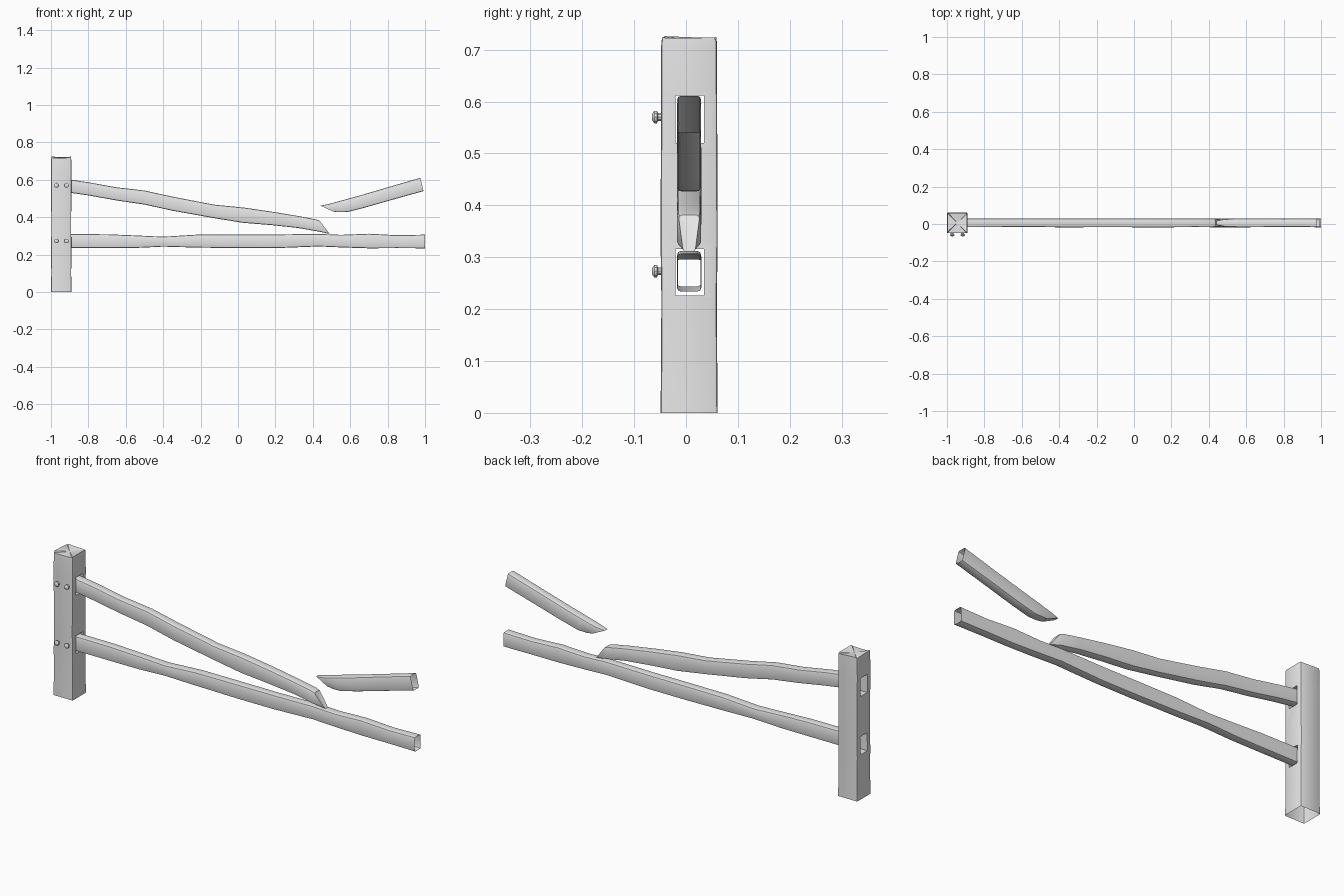
import bpy, bmesh, math, random
from mathutils import Vector

random.seed(4)
if "Cube" in bpy.data.objects:
    bpy.data.objects.remove(bpy.data.objects["Cube"])

GREY = (0.8, 0.8, 0.8, 1)
wood = bpy.data.materials.new("plain grey")
wood.use_nodes = True
wood.diffuse_color = GREY
wood.node_tree.nodes["Principled BSDF"].inputs["Base Color"].default_value = GREY

RAIL_Y, RAIL_HALF = 0.006, 0.023
POST_X, POST_HALF = -0.945, 0.055


def rounded_square(cu, cv):
    """Unit square outline with three points on each softened corner."""
    pts = []
    for su, sv in ((1, 1), (-1, 1), (-1, -1), (1, -1)):
        corner = [(su * (1 - cu), sv), (su * (1 - 0.3 * cu), sv * (1 - 0.3 * cv)),
                  (su, sv * (1 - cv))]
        pts += corner[::-1] if su * sv > 0 else corner
    return pts


def skin(name, rings, start=None, end=None):
    """Join rings into a tube; start and end are optional cap centres."""
    bm = bmesh.new()
    loops = [[bm.verts.new(p) for p in ring] for ring in rings]
    n = len(loops[0])
    for a, b in zip(loops, loops[1:]):
        for i in range(n):
            bm.faces.new((a[i], a[(i + 1) % n], b[(i + 1) % n], b[i]))
    for loop, centre in ((loops[0], start), (loops[-1], end)):
        if centre is not None:
            tip = bm.verts.new(centre)
            for i in range(n):
                bm.faces.new((loop[i], loop[(i + 1) % n], tip))
    bmesh.ops.recalc_face_normals(bm, faces=bm.faces)
    mesh = bpy.data.meshes.new(name)
    bm.to_mesh(mesh)
    bm.free()
    mesh.materials.append(wood)
    obj = bpy.data.objects.new(name, mesh)
    bpy.context.collection.objects.link(obj)
    return obj


def soften(obj, angle=35):
    bpy.ops.object.select_all(action='DESELECT')
    obj.select_set(True)
    bpy.context.view_layer.objects.active = obj
    bpy.ops.object.shade_smooth_by_angle(angle=math.radians(angle))


def rail(name, stations, start=None, end=None):
    """Stations: top x, top z, bottom x, bottom z, top width, bottom width."""
    rings = []
    for tx, tz, bx, bz, wt, wb in stations:
        ring = []
        for u, v in rounded_square(0.3, 0.2):
            k = (v + 1) / 2
            ring.append((bx + (tx - bx) * k,
                         RAIL_Y + u * RAIL_HALF * (wb + (wt - wb) * k),
                         bz + (tz - bz) * k))
        rings.append(ring)
    soften(skin(name, rings, start, end))


def straight(x, top, bottom):
    return (x, top, x, bottom, random.uniform(0.93, 1.04), random.uniform(0.93, 1.04))


# Hollow lower rail, open at both ends
rail("lower_rail", [straight(*s) for s in (
    (-0.91, 0.31, 0.235), (-0.7, 0.309, 0.235), (-0.55, 0.303, 0.236),
    (-0.4, 0.296, 0.243), (-0.22, 0.307, 0.238), (0, 0.308, 0.235),
    (0.2, 0.308, 0.235), (0.43, 0.311, 0.244), (0.55, 0.306, 0.239),
    (0.7, 0.312, 0.234), (0.85, 0.304, 0.235), (1, 0.307, 0.234))])

# Sagging upper rail with a splintered end
rail("broken_upper_rail", [straight(*s) for s in (
    (-0.91, 0.603, 0.533), (-0.8, 0.587, 0.517), (-0.65, 0.56, 0.49),
    (-0.5, 0.543, 0.468), (-0.35, 0.51, 0.435), (-0.125, 0.467, 0.395),
    (0.03, 0.452, 0.37), (0.18, 0.43, 0.358), (0.32, 0.407, 0.343))]
    + [(0.42, 0.388, 0.435, 0.323, 1, 1), (0.437, 0.381, 0.49, 0.311, 0.9, 0.5)],
    end=(0.455, RAIL_Y, 0.35))

# Loose piece of the upper rail, splintered at its inner end
rail("loose_rail_piece", [
    (0.44, 0.462, 0.51, 0.43, 0.5, 0.8), (0.485, 0.471, 0.54, 0.427, 0.9, 0.95),
    (0.555, 0.49, 0.585, 0.428, 1, 1), (0.66, 0.519, 0.68, 0.452, 1, 1),
    (0.8, 0.56, 0.82, 0.492, 0.95, 1), (0.975, 0.611, 0.992, 0.54, 1, 0.96)],
    start=(0.486, RAIL_Y, 0.45))

# Rough post with a chipped top
rings = []
for z in (0, 0.1, 0.22, 0.33, 0.42, 0.52, 0.62, 0.705):
    sx, sy = random.uniform(0.96, 1), random.uniform(0.97, 1.02)
    rings.append([(POST_X + u * POST_HALF * sx, RAIL_Y + v * POST_HALF * sy, z)
                  for u, v in rounded_square(0.1, 0.1)])
rings[0] = [(POST_X + u * POST_HALF, RAIL_Y + v * POST_HALF, 0)
            for u, v in rounded_square(0.1, 0.1)]
rings.append([(POST_X + u * POST_HALF * 0.96, RAIL_Y + v * POST_HALF * 0.96,
               random.uniform(0.716, 0.727)) for u, v in rounded_square(0.1, 0.1)])
post = skin("post", rings, (POST_X, RAIL_Y, 0), (POST_X, RAIL_Y, 0.718))

# Slots through the post for the two rails
cutters = []
for low, high in ((0.226, 0.316), (0.52, 0.612)):
    bpy.ops.mesh.primitive_cube_add(size=1, location=(POST_X, 0.007, (low + high) / 2))
    cutter = bpy.context.object
    cutter.name = "slot_cutter"
    cutter.scale = (0.3, 0.055, high - low)
    cutter.hide_render = True
    cutters.append(cutter)
    cut = post.modifiers.new("slot", 'BOOLEAN')
    cut.operation, cut.solver, cut.object = 'DIFFERENCE', 'EXACT', cutter
graph = bpy.context.evaluated_depsgraph_get()
post.data = bpy.data.meshes.new_from_object(post.evaluated_get(graph))
post.modifiers.clear()
for cutter in cutters:
    bpy.data.objects.remove(cutter)

# Open underside of the post
bm = bmesh.new()
bm.from_mesh(post.data)
base = [f for f in bm.faces if f.calc_center_median().z < 0.005]
bmesh.ops.delete(bm, geom=base, context='FACES')
bm.to_mesh(post.data)
bm.free()
post.data.materials.clear()
post.data.materials.append(wood)
soften(post)

# Bolts on the front of the post
PROFILE = ((-0.044, 0.008), (-0.054, 0.008), (-0.056, 0.0125),
           (-0.061, 0.0125), (-0.065, 0.007))
for row, z in (("lower", 0.273), ("upper", 0.57)):
    for side, x in (("right", -0.972), ("left", -0.916)):
        rings = [[(x + r * math.cos(a), y, z + r * math.sin(a))
                  for a in (math.tau * i / 10 for i in range(10))] for y, r in PROFILE]
        soften(skin(f"{row}_{side}_bolt", rings, end=(x, -0.066, z)))
